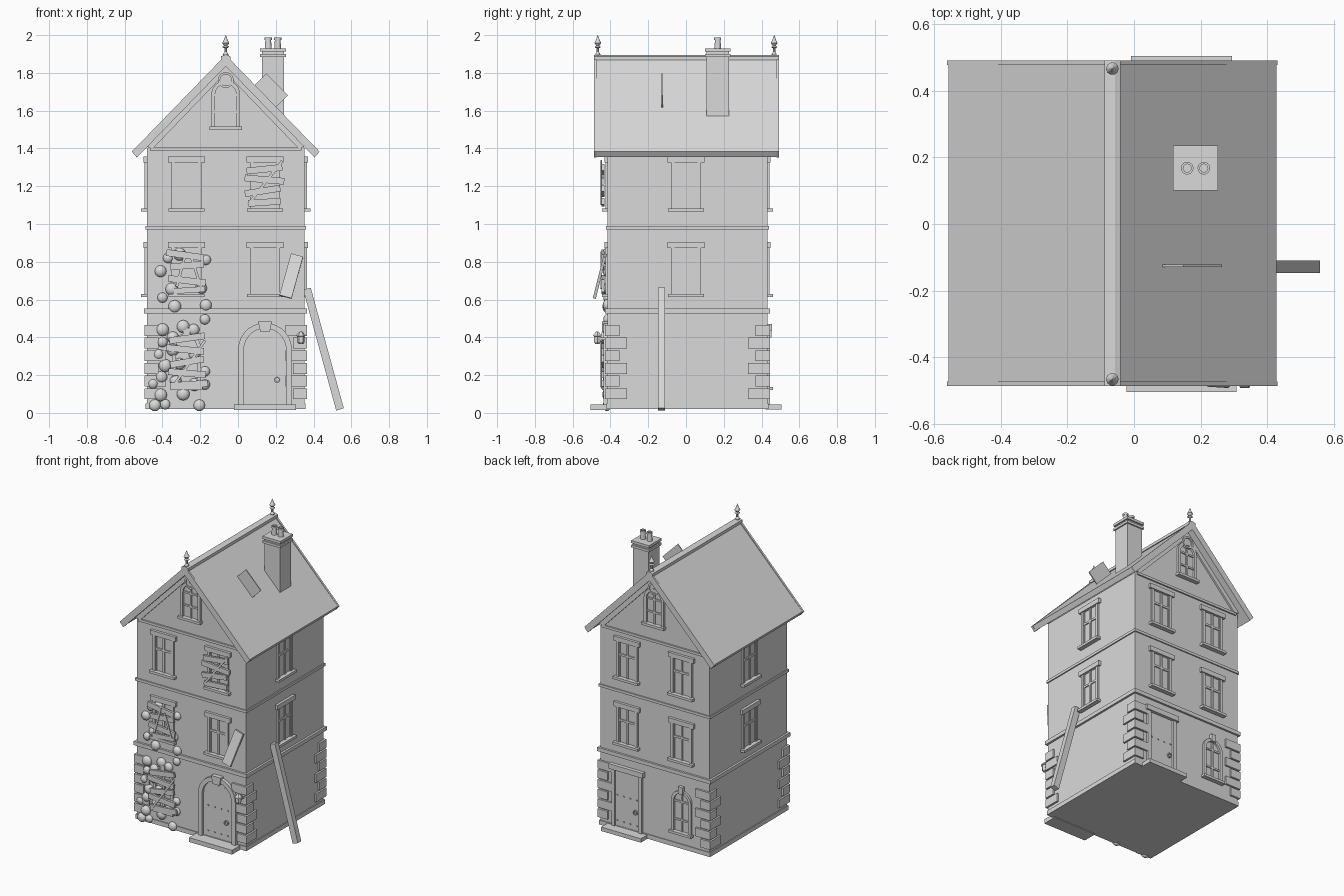
import bpy, bmesh, math
from mathutils import Matrix, Vector

if "Cube" in bpy.data.objects:
    bpy.data.objects.remove(bpy.data.objects["Cube"])

stone = bpy.data.materials.new("plain_grey")
stone.diffuse_color = (0.7, 0.7, 0.7, 1)
stone.use_nodes = True
stone.node_tree.nodes["Principled BSDF"].inputs["Base Color"].default_value = stone.diffuse_color
CX, CY, HW, HD = -0.065, 0.008, 0.4175, 0.4225
ID = Matrix.Identity(4)


def finish(name, bm, M=ID, smooth=False):
    bmesh.ops.recalc_face_normals(bm, faces=bm.faces)
    bm.transform(M)
    me = bpy.data.meshes.new(name)
    bm.to_mesh(me)
    bm.free()
    me.materials.append(stone)
    for p in me.polygons:
        p.use_smooth = smooth
    ob = bpy.data.objects.new(name, me)
    bpy.context.collection.objects.link(ob)
    return ob


def prism(name, M, pts, y0, y1):
    """Extrude an outline in x,z from y0 to y1."""
    bm = bmesh.new()
    f = bm.faces.new([bm.verts.new((u, y0, v)) for u, v in pts])
    r = bmesh.ops.extrude_face_region(bm, geom=[f])
    bmesh.ops.translate(bm, vec=(0, y1 - y0, 0),
                        verts=[g for g in r["geom"] if isinstance(g, bmesh.types.BMVert)])
    return finish(name, bm, M)


def rect(name, M, u0, u1, v0, v1, out, back=0.01):
    """Block standing proud of a wall whose surface is local y = 0."""
    return prism(name, M, [(u0, v0), (u1, v0), (u1, v1), (u0, v1)], back, -out)


def bar(name, M, u, v, length, width, deg, y0, y1):
    """Plank turned in the wall plane."""
    a = math.radians(deg)
    c, s = math.cos(a), math.sin(a)
    pts = [(u + p * c - q * s, v + p * s + q * c) for p, q in
           ((-length / 2, -width / 2), (length / 2, -width / 2), (length / 2, width / 2), (-length / 2, width / 2))]
    return prism(name, M, pts, y0, y1)


def lathe(name, M, prof, n=12):
    bm = bmesh.new()
    rings = [[bm.verts.new((r * math.cos(2 * math.pi * i / n), r * math.sin(2 * math.pi * i / n), z))
              for i in range(n)] for r, z in prof]
    for a, b in zip(rings, rings[1:]):
        for i in range(n):
            bm.faces.new((a[i], a[(i + 1) % n], b[(i + 1) % n], b[i]))
    bm.faces.new(rings[0])
    bm.faces.new(rings[-1])
    return finish(name, bm, M)


def arch(u, r, z0, spring, n=14):
    return [(u + r, z0)] + [(u + r * math.cos(math.pi * i / n), spring + r * math.sin(math.pi * i / n))
                            for i in range(n + 1)] + [(u - r, z0)]


def wall(turn, dist):
    return Matrix.Translation((CX, CY, 0)) @ Matrix.Rotation(math.radians(turn), 4, 'Z') @ Matrix.Translation((0, -dist, 0))


front, right, back, left = wall(0, HD), wall(90, HW), wall(180, HD), wall(270, HW)
mid = Matrix.Translation((CX, CY, 0))

# Walls with gables
prism("house_walls", mid, [(-HW, .02), (HW, .02), (HW, 1.40), (0, 1.845), (-HW, 1.40)], -HD, HD)

# String courses around the walls
for z0, z1, o in ((.02, .05, .006), (.527, .553, .014), (.972, .99, .008)):
    prism("string_course", mid, [(-HW - o, z0), (HW + o, z0), (HW + o, z1), (-HW - o, z1)], -HD - o, HD + o)
for M in (front, back):
    rect("gable_course", M, -.40, .40, 1.388, 1.405, .01)
    for s in (-1, 1):
        prism("gable_rake_trim", M, [(0, 1.85), (s * .42, 1.41), (s * .385, 1.40), (0, 1.80)], .01, -.012)

# Roof slabs, barge boards and ridge
for s in (-1, 1):
    prism("roof_slope", mid, [(0, 1.885), (s * .493, 1.385), (s * .473, 1.355), (0, 1.84)], -.483, .475)
    for y in (-.495, .470):
        prism("barge_board", mid, [(0, 1.895), (s * .497, 1.383), (s * .470, 1.352), (0, 1.835)], y, y + .014)
prism("ridge_cap", mid, [(-.024, 1.868), (.024, 1.868), (.024, 1.888), (.008, 1.895), (-.008, 1.895), (-.024, 1.888)], -.495, .484)

# Finials
for y in (-.467, .467):
    lathe("roof_finial", Matrix.Translation((CX, y, 0)),
          [(.014, 1.875), (.014, 1.90), (.007, 1.91), (.007, 1.93), (.018, 1.937), (.009, 1.945),
           (.019, 1.958), (.010, 1.975), (.001, 2.0)], 10)

# Chimney with caps and pots
chim = Matrix.Translation((.185, .168, 0))
for name, h, z0, z1 in (("chimney_stack", .059, 1.55, 1.92), ("chimney_band", .068, 1.883, 1.90),
                        ("chimney_cap", .068, 1.912, 1.93)):
    prism(name, chim, [(-h, z0), (h, z0), (h, z1), (-h, z1)], -h, h)
for x in (-.025, .025):
    lathe("chimney_pot", chim @ Matrix.Translation((x, 0, 0)),
          [(.019, 1.92), (.015, 1.975), (.019, 1.975), (.019, 1.988), (.012, 1.988), (.012, 1.95)], 14)


def window(M, u, z):
    """Sash window, z is the sill underside."""
    rect("window_sill", M, u - .095, u + .095, z, z + .017, .03)
    rect("window_lintel", M, u - .097, u + .097, z + .26, z + .292, .018)
    for s in (-1, 1):
        rect("window_jamb", M, *sorted((u + s * .062, u + s * .08)), z + .017, z + .26, .012)
    rect("window_pane", M, u - .062, u + .062, z + .017, z + .26, .001)
    rect("window_mullion", M, u - .006, u + .006, z + .017, z + .26, .008)
    rect("window_transom", M, u - .062, u + .062, z + .163, z + .177, .008)
    for s in (-1, 1):
        rect("sash_edge", M, *sorted((u + s * .054, u + s * .062)), z + .017, z + .26, .006)


def arched_window(M, u, z, spring):
    rect("arched_window_sill", M, u - .085, u + .085, z, z + .017, .03)
    prism("arched_window_frame", M, arch(u, .076, z + .017, spring) + arch(u, .056, z + .017, spring)[::-1], .01, -.015)
    prism("arched_window_pane", M, arch(u, .057, z + .017, spring), .01, -.001)
    rect("arched_mullion", M, u - .006, u + .006, z + .017, spring + .05, .008)
    rect("arched_transom", M, u - .056, u + .056, z + .09, z + .102, .008)
    rect("arched_spring_bar", M, u - .056, u + .056, spring - .008, spring + .004, .008)


# Windows on every side
for z in (.613, 1.065):
    for u in (-.208, .208):
        window(front, u, z)
        window(back, u, z)
    window(right, -.008, z)
    window(left, .008, z)
for M, u in ((front, -.208), (back, .208)):
    arched_window(M, u, .12, .345)
    rect("arch_keystone", M, u - .018, u + .018, .40, .45, .022)
    arched_window(M, 0, 1.498, 1.685)
    lathe("gable_roundel", M @ Matrix.Translation((0, 0, 1.762)) @ Matrix.Rotation(math.pi / 2, 4, 'X'),
          [(.042, -.01), (.042, .02), (.030, .02), (.030, .012)], 18)

# Corner quoins, long and short in turn on all four corners
for i in range(6):
    z = .073 + i * .067
    a, b = (.115, .075) if i % 2 else (.075, .115)
    for sx in (-1, 1):
        for sy in (-1, 1):
            x0, x1 = sx * (HW + .013), sx * (HW + .013 - a)
            prism("corner_quoin", mid, [(x0, z), (x1, z), (x1, z + .057), (x0, z + .057)],
                  sy * (HD + .013), sy * (HD + .013 - b))

# Front door
D = .208
rect("front_step", front, D - .165, D + .165, .015, .045, .09)
prism("front_door_arch", front, arch(D, .142, .045, .335) + arch(D, .112, .045, .335)[::-1], .01, -.022)
prism("front_door", front, arch(D, .113, .045, .335), .01, -.004)
prism("front_keystone", front, [(D - .025, .43), (D + .025, .43), (D + .037, .485), (D - .037, .485)], .01, -.03)
# Back door
rect("back_step", back, -D - .152, -D + .152, .018, .045, .075)
rect("back_door_lintel", back, -D - .13, -D + .13, .435, .47, .025)
for s in (-1, 1):
    rect("back_door_jamb", back, *sorted((-D + s * .09, -D + s * .115)), .045, .435, .015)
rect("back_door", back, -D - .09, -D + .09, .045, .435, .004)
for M, u in ((front, D), (back, -D)):
    for k in (-1, 0, 1):
        rect("door_plank_seam", M, u + k * .05 - .002, u + k * .05 + .002, .045, .41, .006)
    for z in (.085, .26):
        for k in range(4):
            rect("door_stud", M, u - .08 + k * .05, u - .072 + k * .05, z - .004, z + .004, .010)
    lathe("door_ring", M @ Matrix.Translation((u + .064, 0, .175)) @ Matrix.Rotation(math.pi / 2, 4, 'X'),
          [(.017, 0), (.017, .014), (.010, .014), (.010, .006)], 12)

# Lantern beside the door
rect("lantern_bracket", front, .385, .41, .385, .40, .06)
lathe("lantern", front @ Matrix.Translation((.398, -.055, 0)),
      [(.013, .365), (.020, .375), (.020, .405), (.027, .408), (.008, .43)], 6)

# Boards nailed over the windows (x, z, length, width, tilt)
boards = ((.14, 1.29, .19, .035, 6), (.14, 1.235, .21, .035, -5), (.13, 1.175, .19, .035, 9), (.14, 1.115, .17, .035, 4),
          (-.28, .835, .20, .035, -8), (-.27, .78, .18, .035, 5), (-.27, .70, .20, .035, -7), (-.26, .65, .17, .03, 4),
          (-.27, .395, .19, .035, 8), (-.28, .335, .20, .035, -6), (-.27, .27, .18, .035, 10), (-.27, .21, .20, .035, -5),
          (-.26, .15, .20, .035, 4))
W = Matrix.Translation((0, CY - HD, 0))
for x, z, l, w, t in boards:
    bar("window_board", W, x, z, l, w, t, -.018, -.033)
for x, z, l, t in ((.145, 1.22, .29, 52), (-.26, .26, .30, 55), (-.30, .76, .19, 75), (-.22, .74, .17, -72)):
    bar("diagonal_board", W, x, z, l, .014, t, -.030, -.038)

# Rounded rubble clinging to the front wall (x, z)
lumps = ((-.41, .75), (-.40, .61), (-.335, .563), (-.17, .57), (-.175, .495), (-.29, .457), (-.235, .44), (-.40, .375),
         (-.40, .44), (-.345, .40), (-.42, .31), (-.385, .25), (-.405, .19), (-.45, .155), (-.41, .095), (-.44, .04),
         (-.385, .045), (-.29, .10), (-.205, .04), (-.175, .15), (-.23, .15), (-.23, .31), (-.175, .22), (-.345, .335),
         (-.31, .26), (-.37, .82), (-.31, .84), (-.195, .66), (-.17, .81), (-.35, .655), (-.33, .17))
for i, (x, z) in enumerate(lumps):
    r = (.031, .027, .034)[i % 3]
    bm = bmesh.new()
    bmesh.ops.create_uvsphere(bm, u_segments=12, v_segments=8, radius=r)
    finish("rubble_lump", bm, Matrix.Translation((x, CY - HD - .004, max(z, r))) @ Matrix.Diagonal((1, .7, 1, 1)), True)

# Fallen shutter leaning on the wall, loose roof slate, leaning plank
shutter = Matrix.Translation((.282, -.456, .724)) @ Matrix.Rotation(math.radians(-14), 4, 'X')
bar("fallen_shutter", shutter, 0, 0, .235, .066, 75, -.008, .008)
bar("loose_slate", ID, .172, 1.703, .163, .099, -45, -.129, -.122)
prism("leaning_plank", ID, [(.345, .652), (.385, .663), (.56, .025), (.52, .012)], -.147, -.11)
